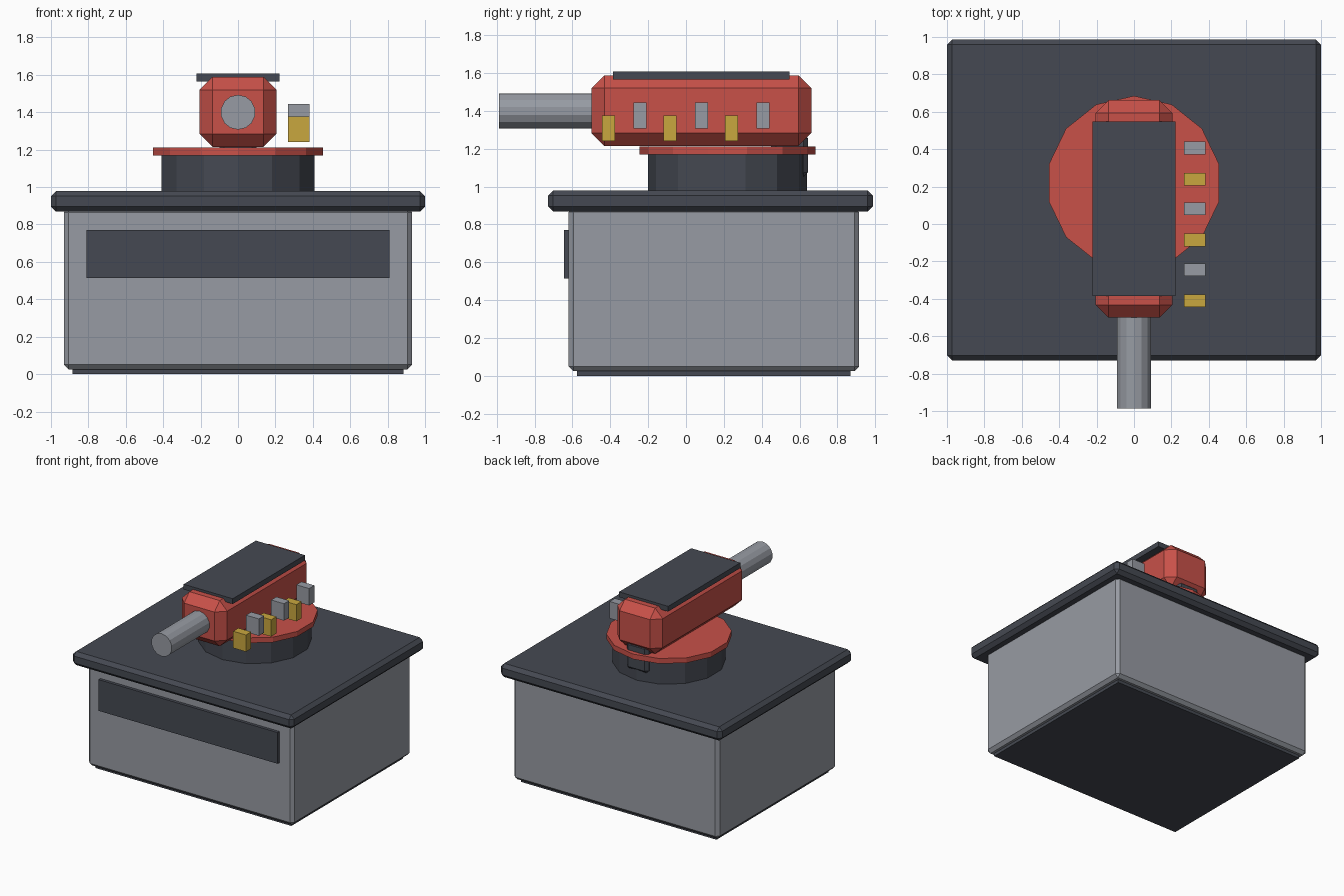
import bpy, bmesh, math
from mathutils import Matrix, Vector

if "Cube" in bpy.data.objects:
    bpy.data.objects.remove(bpy.data.objects["Cube"])


def material(name, srgb):
    m = bpy.data.materials.new(name)
    lin = [((c / 255 + 0.055) / 1.055) ** 2.4 for c in srgb]
    m.diffuse_color = (*lin, 1)
    m.use_nodes = True
    m.node_tree.nodes["Principled BSDF"].inputs["Base Color"].default_value = m.diffuse_color
    return m


RED = material("red paint", (200, 81, 73))
DARK = material("dark slate", (69, 73, 82))
GREY = material("light grey", (151, 155, 163))
GOLD = material("gold", (201, 167, 63))


def finish(name, bm, mat):
    me = bpy.data.meshes.new(name)
    bm.to_mesh(me)
    bm.free()
    me.materials.append(mat)
    ob = bpy.data.objects.new(name, me)
    bpy.context.collection.objects.link(ob)
    return ob


def box(name, mat, x, y, z, bevel=0):
    """Box from (min, max) ranges with an optional flat chamfer."""
    bm = bmesh.new()
    lo, hi = Vector((x[0], y[0], z[0])), Vector((x[1], y[1], z[1]))
    bmesh.ops.create_cube(bm, size=1, matrix=Matrix.Translation((lo + hi) / 2)
                          @ Matrix.Diagonal((*(hi - lo), 1)))
    if bevel:
        bmesh.ops.bevel(bm, geom=bm.edges[:], offset=bevel, segments=1,
                        affect='EDGES', profile=0.5)
    return finish(name, bm, mat)


def cylinder(name, mat, radius, depth, centre, sides, rot_x=0):
    bm = bmesh.new()
    bmesh.ops.create_cone(bm, cap_ends=True, segments=sides, radius1=radius,
                          radius2=radius, depth=depth,
                          matrix=Matrix.Translation(centre) @ Matrix.Rotation(rot_x, 4, 'X'))
    return finish(name, bm, mat)


# Pedestal
box("foot", DARK, (-.885, .885), (-.575, .87), (0, .06))
box("pedestal_body", GREY, (-.93, .93), (-.62, .915), (.025, .89), .025)
box("front_panel", DARK, (-.81, .81), (-.645, -.6), (.515, .77))
box("top_slab", DARK, (-1, 1), (-.73, .987), (.868, .98), .028)

# Turntable
cylinder("turntable_drum", DARK, .42, .21, (0, .22, 1.075), 14)
cylinder("turntable_disk", RED, .465, .042, (0, .22, 1.19), 14)
box("rear_hatch", DARK, (-.1, .1), (.45, .645), (1.05, 1.28), .025)

# Gun head
box("head", RED, (-.205, .205), (-.5, .662), (1.215, 1.588), .068)
box("head_top_plate", DARK, (-.222, .222), (-.385, .548), (1.565, 1.608))
cylinder("barrel", GREY, .093, .587, (0, -.6935, 1.4), 14, math.pi / 2)

# Alternating feed blocks beside the head
for i in range(3):
    y = -.41 + i * .325
    box(f"gold_block_{i + 1}", GOLD, (.267, .383), (y - .034, y + .034), (1.24, 1.377))
    y += .166
    box(f"grey_block_{i + 1}", GREY, (.267, .383), (y - .034, y + .034), (1.307, 1.445))
